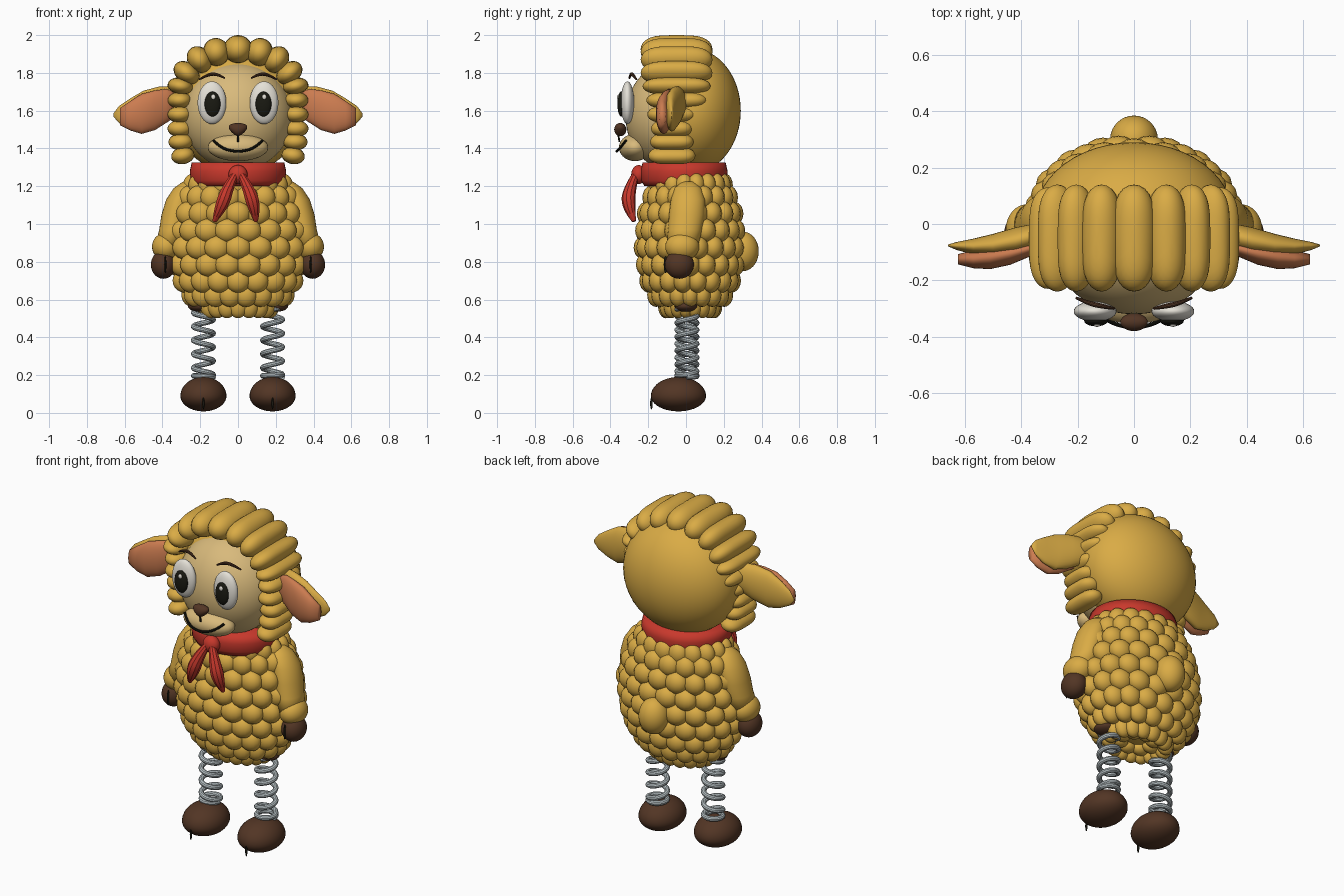
import bpy, bmesh, math
from mathutils import Vector, Matrix

cube = bpy.data.objects.get("Cube")
if cube:
    bpy.data.objects.remove(cube)


def material(name, rgb):
    m = bpy.data.materials.new(name)
    m.use_nodes = True
    m.diffuse_color = (*rgb, 1)
    m.node_tree.nodes["Principled BSDF"].inputs["Base Color"].default_value = (*rgb, 1)
    return m


GOLD = material("golden_wool", (.70, .41, .06))
TAN = material("face_tan", (.69, .49, .20))
BROWN = material("hoof_brown", (.085, .036, .018))
RED = material("scarf_red", (.58, .04, .025))
PINK = material("inner_ear", (.60, .20, .08))
STEEL = material("spring_steel", (.50, .56, .58))
WHITE = material("eye_white", (.78, .75, .68))
BLACK = material("black", (.01, .01, .006))


def finish(name, bm, mat):
    bmesh.ops.recalc_face_normals(bm, faces=bm.faces)
    for f in bm.faces:
        f.smooth = True
    me = bpy.data.meshes.new(name)
    bm.to_mesh(me)
    bm.free()
    me.materials.append(mat)
    ob = bpy.data.objects.new(name, me)
    bpy.context.collection.objects.link(ob)
    return ob


def add_ball(bm, loc, size, seg=24, shape=None, turn=0):
    verts = bmesh.ops.create_uvsphere(bm, u_segments=seg, v_segments=seg * 2 // 3, radius=1)["verts"]
    if shape:
        for v in verts:
            v.co = shape(v.co)
    m = Matrix.Translation(loc) @ Matrix.Rotation(turn, 4, "Y") @ Matrix.Diagonal((*size, 1))
    bmesh.ops.transform(bm, matrix=m, verts=verts)


def ball(name, loc, size, mat, seg=32, shape=None):
    bm = bmesh.new()
    add_ball(bm, loc, size, seg, shape)
    return finish(name, bm, mat)


def loft(name, stations, axis, mat, n=32):
    """Elliptical rings through (centre, half size a, half size b), capped."""
    bm = bmesh.new()
    rings = []
    for c, a, b in stations:
        ring = []
        for i in range(n):
            t = math.tau * i / n
            u, w = a * math.cos(t), b * math.sin(t)
            ring.append(bm.verts.new(Vector(c) + Vector((0, u, w) if axis == "x" else (u, w, 0))))
        rings.append(ring)
    for r, s in zip(rings, rings[1:]):
        for i in range(n):
            j = (i + 1) % n
            bm.faces.new((r[i], r[j], s[j], s[i]))
    bm.faces.new(rings[0])
    bm.faces.new(rings[-1])
    return finish(name, bm, mat)


def tube(name, points, radius, mat, radii=None, smooth=True):
    cu = bpy.data.curves.new(name, "CURVE")
    cu.dimensions = "3D"
    cu.bevel_depth, cu.bevel_resolution, cu.use_fill_caps = radius, 3, True
    sp = cu.splines.new("NURBS" if smooth else "POLY")
    sp.points.add(len(points) - 1)
    for i, p in enumerate(points):
        sp.points[i].co = (*p, 1)
        sp.points[i].radius = radii[i] if radii else 1
    if smooth:
        sp.use_endpoint_u, sp.order_u = True, 3
    cu.materials.append(mat)
    ob = bpy.data.objects.new(name, cu)
    bpy.context.collection.objects.link(ob)
    bpy.ops.object.select_all(action="DESELECT")
    ob.select_set(True)
    bpy.context.view_layer.objects.active = ob
    bpy.ops.object.convert(target="MESH")
    bpy.ops.object.shade_smooth_by_angle()


# Woolly body: a core covered by staggered rows of bumps
DEPTH, BACK = .76, .022
ROWS = [(.565, .17), (.625, .24), (.70, .285), (.785, .31), (.875, .32),
        (.965, .315), (1.055, .30), (1.14, .27), (1.205, .235)]
loft("body_core", [((0, BACK, z), r, r * DEPTH) for z, r in ROWS], "z", GOLD)
wool = bmesh.new()
COUNT = 18
for k, (z, r) in enumerate(ROWS):
    for i in range(COUNT):
        t = math.tau * (i + k % 2 / 2) / COUNT
        w = .03 + r * .125
        add_ball(wool, (r * math.sin(t), BACK - r * DEPTH * math.cos(t), z), (w, w * .8, .064), 16)
for i in range(8):
    t = math.tau * i / 8
    add_ball(wool, (.1 * math.sin(t), BACK - .08 * math.cos(t), .56), (.05, .04, .035), 16)
finish("body_wool", wool, GOLD)
ball("tail", (0, .30, .855), (.085, .085, .105), GOLD)

# Head, face and muzzle
ball("head", (0, .03, 1.6), (.35, .26, .33), GOLD, 48)
ball("face", (0, -.08, 1.57), (.29, .24, .285), TAN, 48)
ball("muzzle", (0, -.27, 1.405), (.16, .085, .072), TAN)


def blunt(c):
    return Vector((c.x, math.copysign(abs(c.y) ** .55, c.y), c.z))


# Wool rolls arching over the head: x, z, turn, half width, half height, half length
ROLLS = [(0, 1.925, 0, .076, .075, .19), (.115, 1.91, .25, .07, .075, .19),
         (.205, 1.87, .6, .062, .075, .19), (.272, 1.80, .95, .055, .075, .19),
         (.305, 1.73, 1.4, .045, .068, .18), (.308, 1.655, 1.57, .045, .065, .16),
         (.308, 1.58, 1.57, .045, .065, .13), (.308, 1.505, 1.57, .045, .065, .11),
         (.303, 1.435, 1.6, .045, .065, .115), (.292, 1.362, 1.75, .045, .062, .125)]
rolls = bmesh.new()
for x, z, turn, w, h, length in ROLLS:
    for s in ((1, -1) if x else (1,)):
        add_ball(rolls, (s * x, -.05 if length > .15 else -.075, z), (w, length, h), 24, blunt, s * turn)
finish("head_rolls", rolls, GOLD)

# Nose and mouth
ball("nose", (0, -.348, 1.5), (.06, .032, .035), BROWN,
     shape=lambda c: Vector((c.x * (.75 + .35 * c.z), c.y, c.z)))
tube("nose_stem", [(0, -.36, 1.48), (0, -.352, 1.435)], .005, BLACK, smooth=False)
tube("mouth", [(-.13, -.318, 1.443), (-.09, -.35, 1.40), (0, -.372, 1.38),
               (.09, -.35, 1.40), (.13, -.318, 1.443)], .007, BLACK)

# Scarf band, knot and hanging ends
loft("scarf_band", [((0, -.01, 1.2), .235, .21), ((0, -.01, 1.23), .252, .228),
                    ((0, -.01, 1.28), .255, .23), ((0, -.01, 1.325), .245, .22)], "z", RED, 48)
ball("scarf_knot", (0, -.25, 1.262), (.05, .04, .05), RED)
for side, s, tip in (("right", -1, .125), ("left", 1, .095)):
    tube("scarf_end_" + side, [(s * .01, -.262, 1.27), (s * .05, -.295, 1.20),
                               (s * .085, -.31, 1.10), (s * tip, -.275, 1.015)],
         .036, RED, [.5, .85, 1.15, .3])

for side, s in (("left", 1), ("right", -1)):
    # Eyes and brows
    ball("eye_" + side, (s * .138, -.31, 1.642), (.076, .036, .113), WHITE)
    ball("pupil_" + side, (s * .135, -.343, 1.635), (.042, .02, .066), BLACK)
    ball("glint_" + side, (s * .135 + .004, -.358, 1.672), (.012, .007, .014), WHITE, 12)
    tube("brow_" + side, [(s * .205, -.262, 1.765), (s * .16, -.282, 1.792),
                          (s * .11, -.292, 1.795), (s * .07, -.30, 1.772)],
         .009, BROWN, [.5, 1, 1, .5])

    # Ears with an inner pad in front
    loft("ear_" + side, [((s * x, y, z), a, b) for x, y, z, a, b in (
        (.30, -.03, 1.64, .035, .06), (.36, -.045, 1.64, .045, .09), (.42, -.06, 1.622, .048, .105),
        (.50, -.075, 1.598, .04, .108), (.57, -.08, 1.585, .028, .08),
        (.63, -.078, 1.58, .014, .045), (.66, -.076, 1.577, .003, .008))], "x", GOLD)
    loft("inner_ear_" + side, [((s * x, y, z), a, b) for x, y, z, a, b in (
        (.32, -.075, 1.635, .025, .06), (.38, -.09, 1.625, .03, .09), (.44, -.105, 1.602, .04, .105),
        (.51, -.118, 1.583, .042, .106), (.57, -.125, 1.573, .032, .078),
        (.625, -.125, 1.568, .018, .045))], "x", PINK)

    # Arms, cuffs and hands
    loft("arm_" + side, [((s * x, y, z), a, b) for x, y, z, a, b in (
        (.27, .01, 1.225, .02, .03), (.285, .01, 1.19, .055, .07), (.31, .01, 1.13, .07, .09),
        (.33, .005, 1.05, .075, .095), (.345, -.005, .97, .072, .09),
        (.37, -.02, .88, .07, .085))], "z", GOLD)
    ball("cuff_" + side, (s * .38, -.02, .88), (.075, .09, .075), GOLD)
    ball("hand_" + side, (s * .395, -.035, .785), (.066, .077, .075), BROWN)
    ball("hand_cleft_" + side, (s * .385, -.108, .785), (.006, .01, .045), BLACK, 12)

    # Spring legs with end coils
    ball("hip_" + side, (s * .2, 0, .565), (.065, .06, .03), BROWN)
    coil = []
    for i in range(145):
        t = i / 24
        z = .19 + .012 * t if t < 1 else .202 + .073 * (t - 1)
        a = s * math.tau * t
        coil.append((s * .183 + .052 * math.cos(a), .005 + .052 * math.sin(a), z))
    tube("leg_spring_" + side, coil, .0145, STEEL, smooth=False)

    # Feet, flatter below the widest line
    ball("foot_" + side, (s * .183, -.04, .09), (.122, .146, .1), BROWN,
         shape=lambda c: Vector((c.x, c.y, c.z * (.82 if c.z < 0 else 1))))
    ball("foot_cleft_" + side, (s * .183, -.183, .05), (.006, .007, .032), BLACK, 12)
